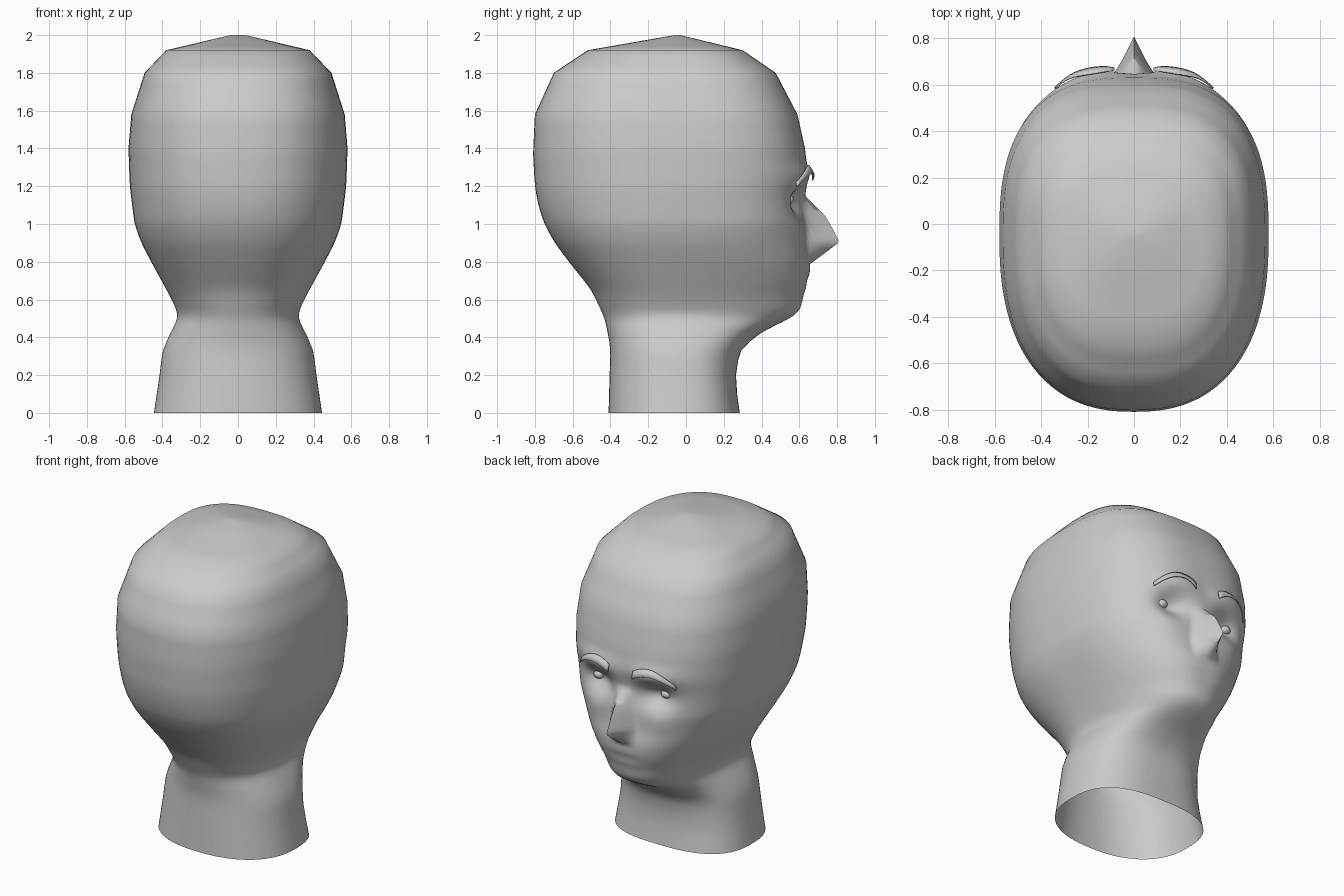
import bpy, bmesh, math

if "Cube" in bpy.data.objects:
    bpy.data.objects.remove(bpy.data.objects["Cube"], do_unlink=True)

grey = bpy.data.materials.new("plain grey")
grey.use_nodes = True
grey.diffuse_color = (0.6, 0.6, 0.6, 1)
grey.node_tree.nodes["Principled BSDF"].inputs["Base Color"].default_value = (0.6, 0.6, 0.6, 1)

CENTRE = -0.05
# height -> half width, back, front, and squareness of each half
WIDTH = [(0, .445), (.2, .415), (.33, .40), (.43, .355), (.51, .312), (.6, .35), (.8, .46),
         (.9, .512), (1, .548), (1.2, .573), (1.4, .58), (1.58, .565), (1.8, .495), (1.92, .38),
         (2, .04)]
BACK = [(0, -.41), (.35, -.40), (.5, -.43), (.65, -.50), (.8, -.62), (.9, -.695), (1, -.75),
        (1.1, -.782), (1.2, -.80), (1.37, -.81), (1.58, -.80), (1.8, -.70), (1.92, -.52), (2, -.06)]
FRONT = [(0, .285), (.175, .26), (.333, .285), (.43, .40), (.51, .575), (.55, .61), (.625, .62),
         (.7, .652), (.8, .66), (.9, .635), (1.14, .63), (1.25, .645), (1.4, .63), (1.58, .59),
         (1.8, .475), (1.92, .30), (2, -.03)]
SQUARE_FRONT = [(0, 2.7), (.35, 2.5), (.5, 2.2), (.7, 2.35), (1, 2.6), (1.4, 2.65), (2, 2.7)]
SQUARE_BACK = [(0, 2.3), (.5, 2.1), (.9, 2.3), (1.4, 2.4), (2, 2.6)]
NOSE = [(.79, 0), (.905, .177), (1, .13), (1.05, .10), (1.15, 0)]
NOSE_WIDTH = [(.79, .10), (.9, .10), (1.15, .065)]


def linear(table, z):
    z = min(max(z, table[0][0]), table[-1][0])
    for (z0, v0), (z1, v1) in zip(table, table[1:]):
        if z <= z1:
            return v0 + (v1 - v0) * (z - z0) / (z1 - z0)


def soft(table, z):
    # averaging rounds the corners of the face and neck profile
    r = min(.035, z) if z < 1.4 else 0
    return (linear(table, z - r) + 2 * linear(table, z) + linear(table, z + r)) / 4


def bump(x, z, cx, cz, sx, sz):
    return math.exp(-((abs(x) - cx) / sx) ** 2 - ((z - cz) / sz) ** 2)


def face_relief(x, z):
    nose = linear(NOSE, z) * max(0, 1 - abs(x) / linear(NOSE_WIDTH, z)) ** 1.2
    sockets = -.07 * bump(x, z, .2, 1.12, .10, .075)
    brow = .022 * bump(x, z, .2, 1.26, .15, .06)
    cheeks = .012 * bump(x, z, .25, .95, .10, .10)
    mouth = -.008 * bump(x, z, 0, .70, .12, .025)
    return nose + sockets + brow + cheeks + mouth


def face_y(x, z):
    n = linear(SQUARE_FRONT, z)
    rest = max(0, 1 - abs(x / soft(WIDTH, z)) ** n)
    return CENTRE + (soft(FRONT, z) - CENTRE) * rest ** (1 / n) + face_relief(x, z)


def finish(name, bm, angle=60):
    bmesh.ops.recalc_face_normals(bm, faces=bm.faces)
    mesh = bpy.data.meshes.new(name)
    bm.to_mesh(mesh)
    bm.free()
    ob = bpy.data.objects.new(name, mesh)
    bpy.context.collection.objects.link(ob)
    mesh.materials.append(grey)
    bpy.ops.object.select_all(action="DESELECT")
    ob.select_set(True)
    bpy.context.view_layer.objects.active = ob
    bpy.ops.object.shade_smooth_by_angle(angle=math.radians(angle))
    return ob


def skin(bm, rows, closed):
    for low, high in zip(rows, rows[1:]):
        for i in range(len(low) - (not closed)):
            j = (i + 1) % len(low)
            bm.faces.new((low[i], low[j], high[j], high[i]))


# Head and neck: stacked rounded rings, finely spaced through the face
COLUMNS = 128
heights = [0, .1, .2, .28, .33, .38] + [.41 + .018 * i for i in range(54)]
heights += [1.4, 1.46, 1.52, 1.58, 1.65, 1.73, 1.8, 1.84, 1.88, 1.92, 1.94, 1.97, 2]
bm = bmesh.new()
rings = []
for z in heights:
    ring = []
    for i in range(COLUMNS):
        t = 2 * math.pi * i / COLUMNS
        t -= .5 * math.sin(t)
        s, c = math.sin(t), math.cos(t)
        n = linear(SQUARE_FRONT if c > 0 else SQUARE_BACK, z)
        x = soft(WIDTH, z) * math.copysign(abs(s) ** (2 / n), s)
        if c > 0:
            y = face_y(x, z)
        else:
            y = CENTRE + (soft(BACK, z) - CENTRE) * abs(c) ** (2 / n)
        ring.append(bm.verts.new((x, y, z)))
    rings.append(ring)
skin(bm, rings, True)
bm.faces.new(rings[-1])
finish("head", bm, 80)

# Eyes and arched eyebrows, one per side
for side, label in ((1, "left"), (-1, "right")):
    bm = bmesh.new()
    bmesh.ops.create_uvsphere(bm, u_segments=20, v_segments=12, radius=.034)
    bmesh.ops.scale(bm, verts=bm.verts, vec=(1, 1, .8))
    bmesh.ops.translate(bm, verts=bm.verts, vec=(side * .24, face_y(.24, 1.13) - .008, 1.13))
    finish(label + "_eye", bm)

    bm = bmesh.new()
    rows = [[], [], []]
    for i in range(13):
        u = i / 12
        x = .085 + .255 * u
        top = 1.28 + .17 * u - .23 * u * u
        drop = .05 - .025 * u
        for row, k in zip(rows, (0, .5, 1)):
            z = top - drop * k
            y = face_y(x, z) + .01 + .014 * k
            row.append(bm.verts.new((side * x, y, z)))
    skin(bm, rows, False)
    ob = finish(label + "_eyebrow", bm)
    solid = ob.modifiers.new("thickness", "SOLIDIFY")
    solid.thickness = .006
    solid.offset = 0
